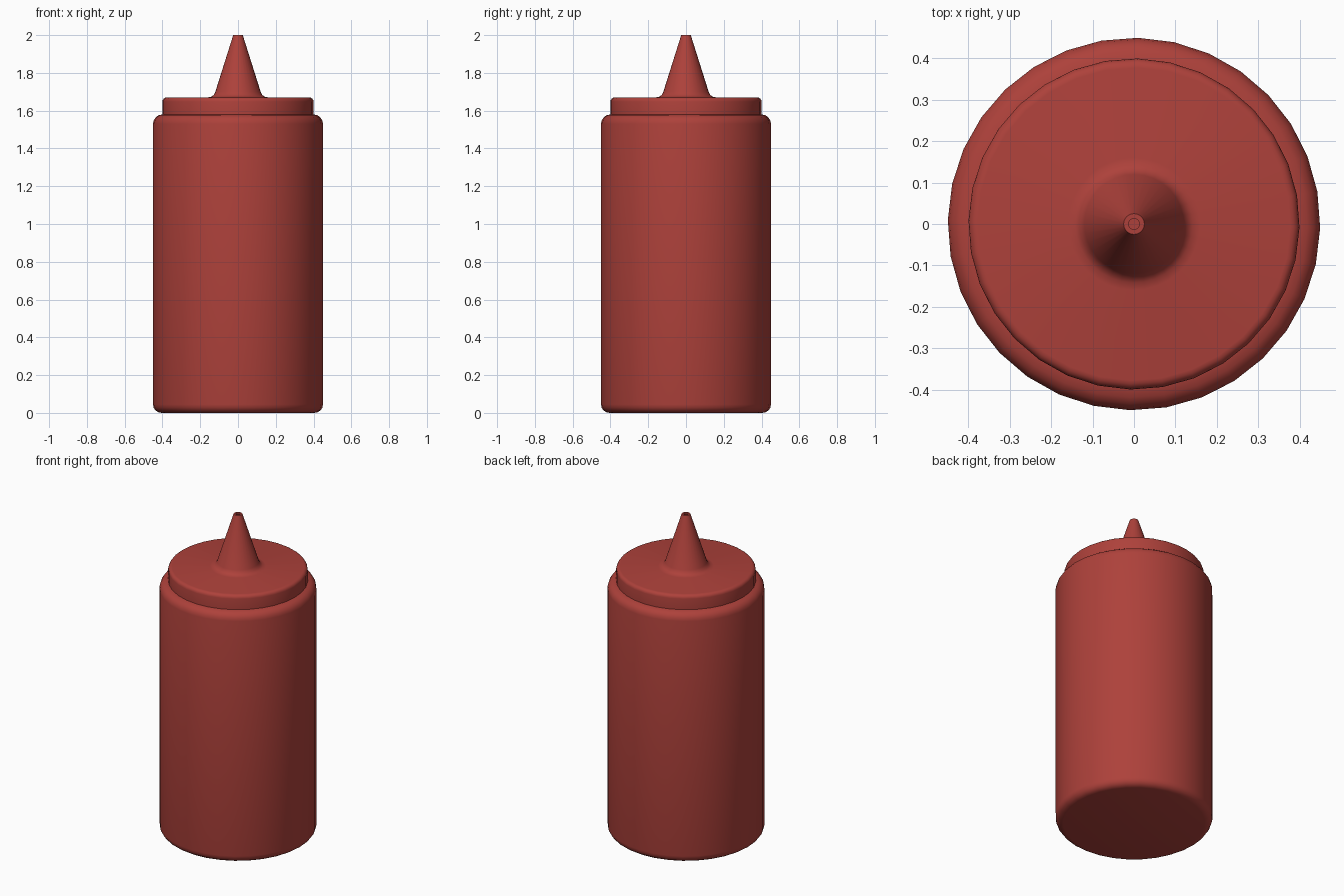
import bpy, bmesh, math

if "Cube" in bpy.data.objects:
    bpy.data.objects.remove(bpy.data.objects["Cube"])

SIDES = 32
TURN = math.radians(-1.2)

red = bpy.data.materials.new("sauce red")
red.diffuse_color = (0.42, 0.053, 0.043, 1)
red.use_nodes = True
red.node_tree.nodes["Principled BSDF"].inputs["Base Color"].default_value = red.diffuse_color


def arc(cx, cz, r, a0, a1, n=4):
    """Points on a rounded corner of the profile."""
    return [(cx + r * math.cos(math.radians(a0 + (a1 - a0) * i / n)),
             cz + r * math.sin(math.radians(a0 + (a1 - a0) * i / n))) for i in range(n + 1)]


def lathe(name, profile):
    """Spin (radius, z) points round z; both ends are capped."""
    bm = bmesh.new()
    rings = []
    for r, z in profile:
        rings.append([bm.verts.new((r * math.cos(TURN + 2 * math.pi * i / SIDES),
                                    r * math.sin(TURN + 2 * math.pi * i / SIDES), z))
                      for i in range(SIDES)])
    for lo, hi in zip(rings, rings[1:]):
        for i in range(SIDES):
            j = (i + 1) % SIDES
            bm.faces.new((lo[i], lo[j], hi[j], hi[i]))
    bm.faces.new(rings[0][::-1])
    bm.faces.new(rings[-1])
    bmesh.ops.recalc_face_normals(bm, faces=bm.faces)
    mesh = bpy.data.meshes.new(name)
    bm.to_mesh(mesh)
    bm.free()
    mesh.materials.append(red)
    ob = bpy.data.objects.new(name, mesh)
    bpy.context.collection.objects.link(ob)
    bpy.ops.object.select_all(action='DESELECT')
    ob.select_set(True)
    bpy.context.view_layer.objects.active = ob
    bpy.ops.object.shade_smooth_by_angle(angle=math.radians(35))
    return ob


# Bottle body, rounded foot and shoulder, then the cap and its spout in one skin
foot = arc(0.405, 0.045, 0.045, -90, 0)
shoulder = arc(0.40, 1.53, 0.05, 0, 90)
cap_rim = arc(0.378, 1.648, 0.022, 0, 90)
spout_flare = [(0.16, 1.67), (0.142, 1.674), (0.129, 1.683), (0.12, 1.70)]
tip = [(0.030, 1.985), (0.025, 2.0), (0.013, 2.0), (0.013, 1.98)]
lathe("squeeze_bottle", foot + shoulder + cap_rim + spout_flare + tip)
